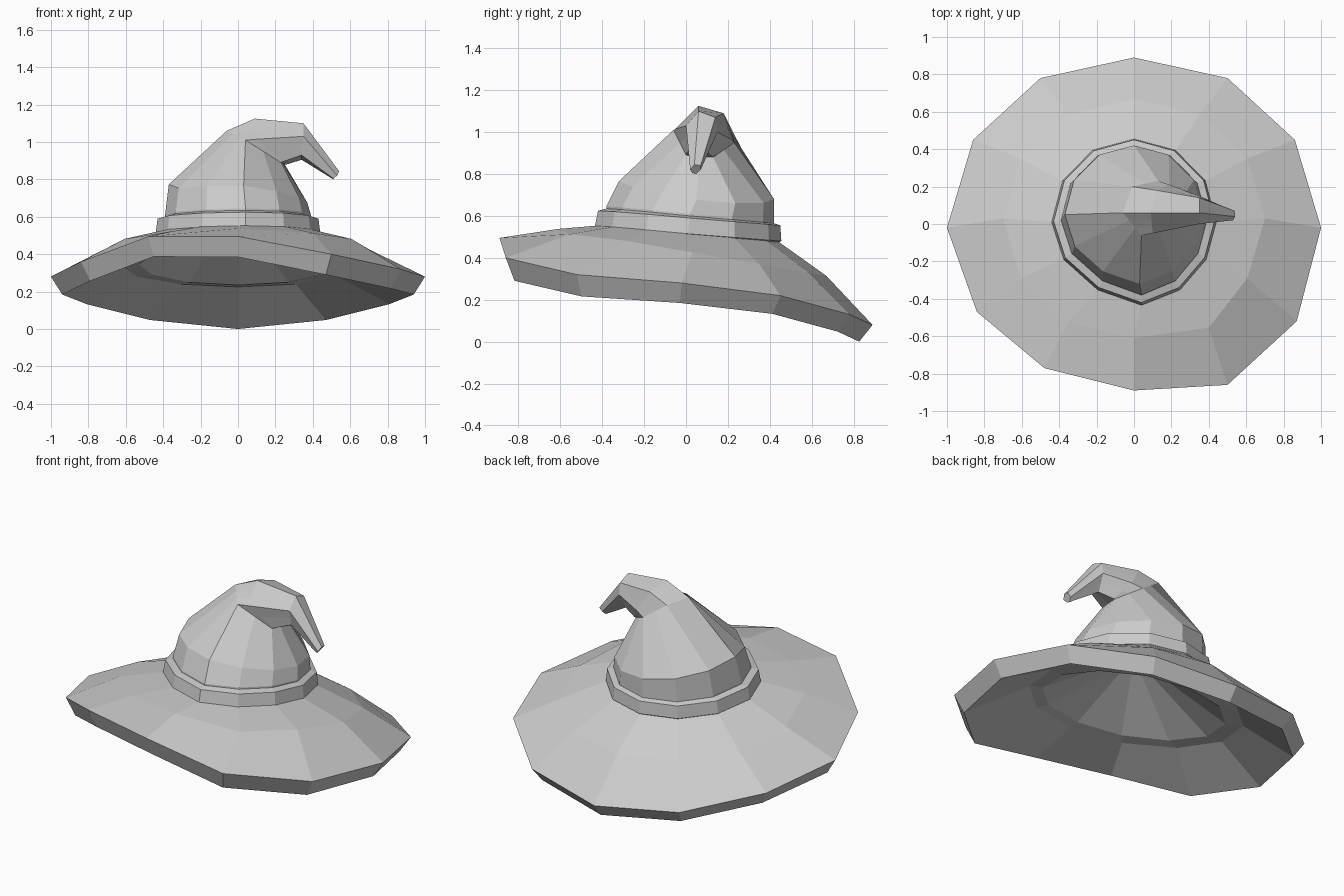
import bpy, bmesh
from math import cos, sin, pi
from mathutils import Vector

SIDES = 12
CORNER_SLOTS = (1, 3, 5, 6, 9, 11)

default_cube = bpy.data.objects.get("Cube")
if default_cube:
    bpy.data.objects.remove(default_cube, do_unlink=True)


def make_material(name, value):
    material = bpy.data.materials.new(name)
    material.use_nodes = True
    colour = (value, value, value, 1)
    material.diffuse_color = colour
    material.node_tree.nodes["Principled BSDF"].inputs["Base Color"].default_value = colour
    return material


def oval(width, depth, centre_y, height, tilt, crease=0):
    """Ring of points, dropping by tilt towards the back; crease pinches the front."""
    ring = []
    for i in range(SIDES):
        a = 2 * pi * i / SIDES
        front = max(0, -sin(a))
        dent = sin(2 * a) ** 2 if front else 0
        ring.append(Vector((width * cos(a) + crease * front ** 3,
                            centre_y + depth * sin(a) + crease * dent * 0.75,
                            height - tilt * sin(a))))
    return ring


def split_hexagon(corners):
    """Six corners become twelve points, the rest spaced evenly between them."""
    ring = [None] * SIDES
    for k, slot in enumerate(CORNER_SLOTS):
        start, end = Vector(corners[k]), Vector(corners[(k + 1) % len(corners)])
        steps = (CORNER_SLOTS[(k + 1) % len(corners)] - slot) % SIDES
        for s in range(steps):
            ring[(slot + s) % SIDES] = start.lerp(end, s / steps)
    return ring


def loft(name, rings, material, cap_end=False):
    """Skin a list of rings with flat quads, with an optional end cap."""
    bm = bmesh.new()
    loops = [[bm.verts.new(p) for p in ring] for ring in rings]
    for low, high in zip(loops, loops[1:]):
        for i in range(SIDES):
            j = (i + 1) % SIDES
            bm.faces.new((low[i], low[j], high[j], high[i]))
    if cap_end:
        bm.faces.new(loops[-1])
    bmesh.ops.remove_doubles(bm, verts=bm.verts, dist=0.0005)
    bmesh.ops.recalc_face_normals(bm, faces=bm.faces)
    mesh = bpy.data.meshes.new(name)
    bm.to_mesh(mesh)
    bm.free()
    mesh.materials.append(material)
    obj = bpy.data.objects.new(name, mesh)
    bpy.context.collection.objects.link(obj)


felt = make_material("grey felt", 0.6)

# Brim: drooping at the back, lifted at the front, with a thick bevelled edge
edge = [Vector(p) for p in (
    (1, -0.02, 0.28), (0.86, 0.45, 0.22), (0.5, 0.78, 0.13), (0, 0.89, 0.08),
    (-0.5, 0.78, 0.13), (-0.86, 0.45, 0.22), (-1, -0.02, 0.28), (-0.84, -0.47, 0.36),
    (-0.48, -0.77, 0.495), (0, -0.89, 0.495), (0.5, -0.86, 0.4), (0.87, -0.52, 0.32))]
lip = [Vector((p.x * 0.94, p.y * 0.94 - 0.01, p.z - 0.095 + 0.017 * p.y)) for p in edge]
slope = oval(0.7, 0.64, 0.03, 0.426, 0.112)
slope[10] += Vector((0.05, -0.03, -0.01))
hollow_top = [Vector((0, 0, 0.66))] * SIDES
loft("brim", [
    hollow_top,
    oval(0.53, 0.49, 0, 0.345, 0.11),
    oval(0.62, 0.57, 0.02, 0.335, 0.11),
    lip,
    edge,
    slope,
    oval(0.42, 0.42, 0.01, 0.52, 0.035, 0.04)], felt)

# Band around the foot of the crown
loft("hat_band", [
    oval(0.42, 0.42, 0.01, 0.5, 0.035, 0.04),
    oval(0.44, 0.445, 0.01, 0.515, 0.035, 0.04),
    oval(0.43, 0.435, 0.015, 0.59, 0.035, 0.04),
    oval(0.39, 0.4, 0.02, 0.6, 0.035, 0.04)], felt)

# Crown with its bent tip: corners run back low, back, back top, top, front, front low
shoulder = [p + Vector((0, 0, -0.13 * p.x))
            for p in oval(0.37, 0.37, 0.05, 0.725, 0.045, 0.03)]
shoulder[7].z -= 0.035
shoulder[8].z -= 0.02
bend = split_hexagon([
    (0.25, 0.13, 0.88), (0.13, 0.23, 0.95), (-0.01, 0.2, 1.05),
    (-0.06, 0.06, 1.06), (0.04, -0.06, 1.01), (0.23, 0, 0.89)])
peak = split_hexagon([
    (0.26, 0.13, 0.88), (0.19, 0.21, 0.97), (0.12, 0.18, 1.09),
    (0.09, 0.06, 1.125), (0.1, -0.05, 1.015), (0.24, 0, 0.895)])
knuckle = split_hexagon([
    (0.34, 0.1, 0.905), (0.35, 0.15, 1), (0.35, 0.14, 1.07),
    (0.35, 0.06, 1.1), (0.35, 0, 1.03), (0.34, 0.03, 0.93)])
tip = split_hexagon([
    (0.51, 0.05, 0.8), (0.52, 0.07, 0.82), (0.54, 0.07, 0.84),
    (0.54, 0.04, 0.845), (0.53, 0.02, 0.82), (0.51, 0.03, 0.805)])
loft("crown", [oval(0.39, 0.4, 0.02, 0.55, 0.035, 0.04),
               oval(0.39, 0.4, 0.02, 0.61, 0.035, 0.04),
               shoulder, bend, peak, knuckle, tip], felt, cap_end=True)
